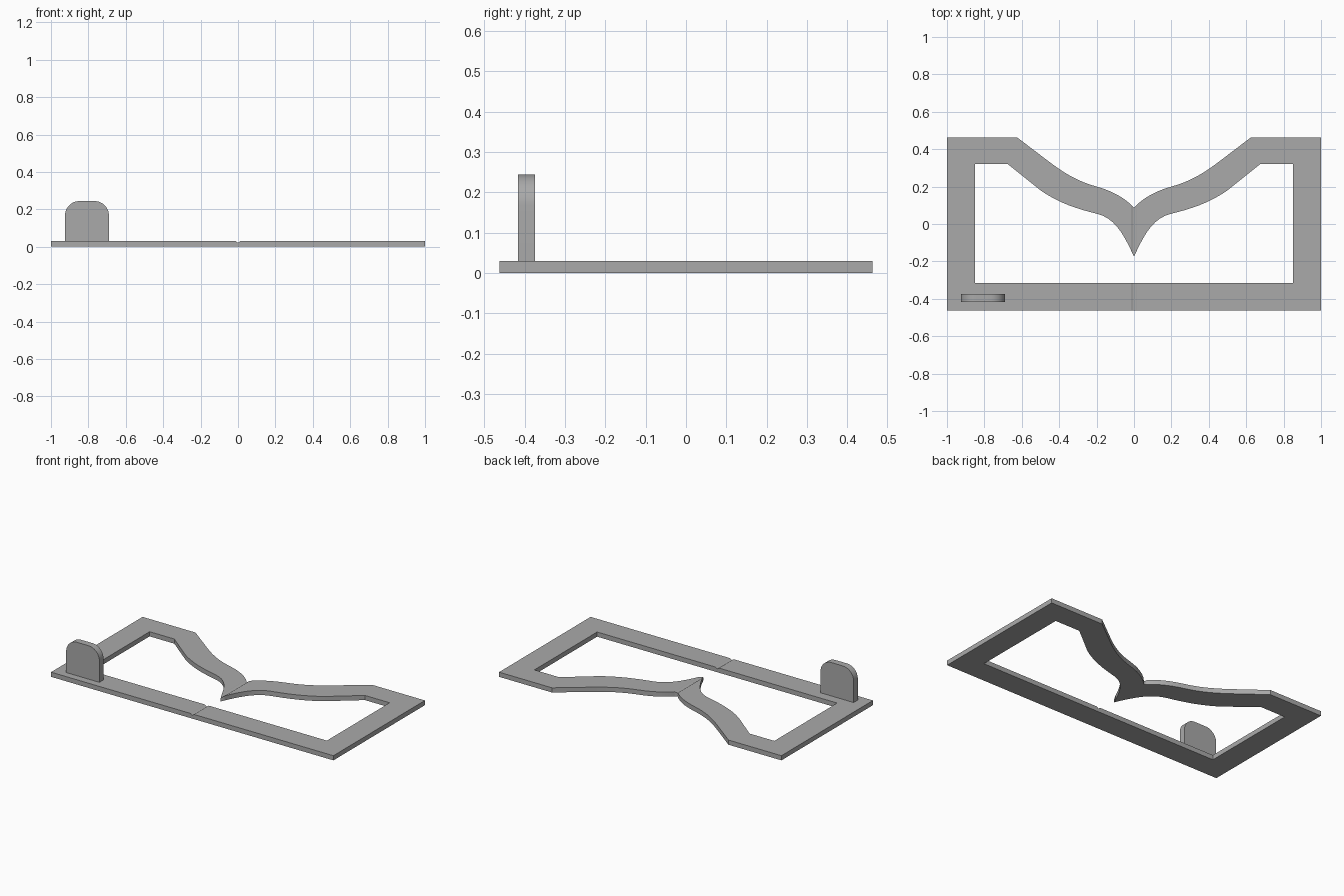
import bpy, bmesh, math
from mathutils import Vector
from mathutils.geometry import interpolate_bezier

cube = bpy.data.objects.get("Cube")
if cube:
    bpy.data.objects.remove(cube)

THICK = 0.03
GROOVE_HALF, GROOVE_DEPTH = 0.013, 0.009

grey = bpy.data.materials.new("plain grey")
grey.use_nodes = True
colour = (0.4, 0.4, 0.4, 1)
grey.diffuse_color = colour
grey.node_tree.nodes["Principled BSDF"].inputs["Base Color"].default_value = colour


def curve(*pts, steps=9):
    return [tuple(p)[:2] for p in interpolate_bezier(*[Vector((x, y, 0)) for x, y in pts], steps)]


def extruded(points, offset):
    """Prism from a list of 3D outline points."""
    bm = bmesh.new()
    face = bm.faces.new([bm.verts.new(p) for p in points])
    res = bmesh.ops.extrude_face_region(bm, geom=[face])
    verts = [g for g in res["geom"] if isinstance(g, bmesh.types.BMVert)]
    bmesh.ops.translate(bm, verts=verts, vec=offset)
    bmesh.ops.recalc_face_normals(bm, faces=bm.faces)
    return bm


def add_object(name, bm):
    mesh = bpy.data.meshes.new(name)
    bm.to_mesh(mesh)
    bm.free()
    mesh.materials.append(grey)
    obj = bpy.data.objects.new(name, mesh)
    bpy.context.collection.objects.link(obj)
    bpy.ops.object.select_all(action="DESELECT")
    obj.select_set(True)
    bpy.context.view_layer.objects.active = obj
    bpy.ops.object.shade_smooth_by_angle(angle=math.radians(30))
    return obj


# Half of the flat frame, with its wavy rear rail meeting in a point
rear = (curve((0.45, 0.33), (0.36, 0.262), (0.29, 0.225), (0.2, 0.2))
        + curve((0.2, 0.2), (0.13, 0.18), (0.06, 0.15), (0, 0.088))[1:])
inner = (curve((0, -0.175), (0.06, -0.04), (0.11, 0.035), (0.2, 0.055))
         + curve((0.2, 0.055), (0.30, 0.08), (0.40, 0.11), (0.5, 0.18))[1:])
outline = ([(0, -0.463), (1, -0.463), (1, 0.463), (0.625, 0.463)] + rear + inner
           + [(0.675, 0.32), (0.85, 0.32), (0.85, -0.315), (0, -0.315)])
bm = extruded([(x, y, 0) for x, y in outline], (0, 0, THICK))

# Open the centre seam and sink the fold groove along it
seam = [f for f in bm.faces if all(abs(v.co.x) < 1e-5 for v in f.verts)]
bmesh.ops.delete(bm, geom=seam, context="FACES")
bmesh.ops.bisect_plane(bm, geom=bm.verts[:] + bm.edges[:] + bm.faces[:],
                       plane_co=(GROOVE_HALF, 0, 0), plane_no=(1, 0, 0))
for v in bm.verts:
    if v.co.z > THICK / 2 and v.co.x < GROOVE_HALF:
        v.co.z -= GROOVE_DEPTH * (1 - v.co.x / GROOVE_HALF)
frame = add_object("folding_frame", bm)
mirror = frame.modifiers.new("mirror", "MIRROR")
mirror.use_clip = True

# Upright tab with rounded top corners
left, right, top, radius = -0.925, -0.69, 0.244, 0.077
tab = [(left, THICK), (right, THICK)]
for cx, start in ((right - radius, 0), (left + radius, 90)):
    for i in range(13):
        a = math.radians(start + i * 7.5)
        tab.append((cx + radius * math.cos(a), top - radius + radius * math.sin(a)))
add_object("upright_tab", extruded([(x, -0.417, z) for x, z in tab], (0, 0.042, 0)))
